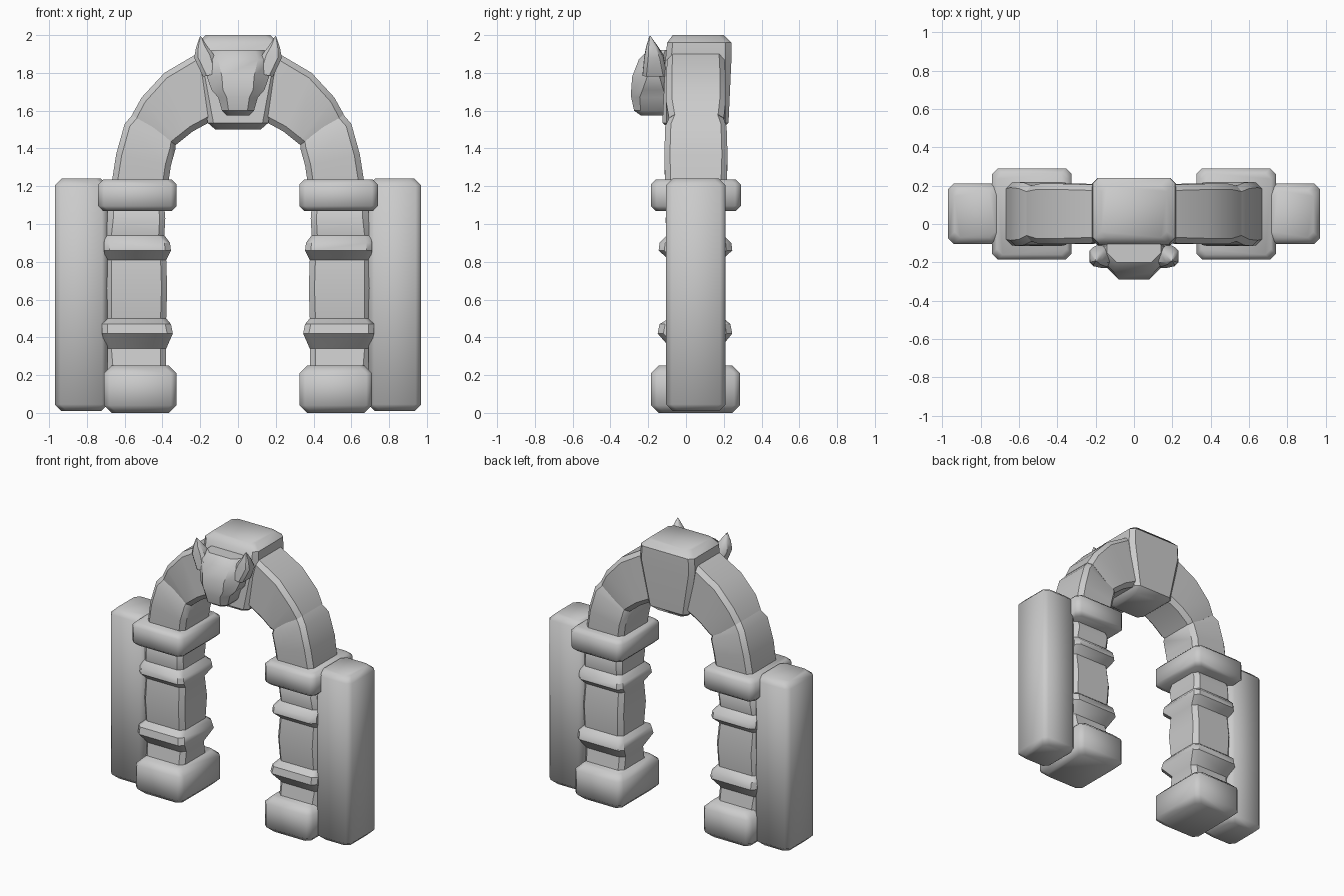
import bpy, bmesh, math


def ring(p, q, y0, y1, c):
    """Chamfered rectangle spanned by the x-z segment p-q and the depth y0..y1."""
    length = math.hypot(q[0] - p[0], q[1] - p[1])
    f = c / length
    corners = [(f, y0), (1 - f, y0), (1, y0 + c), (1, y1 - c),
               (1 - f, y1), (f, y1), (0, y1 - c), (0, y0 + c)]
    return [(p[0] + (q[0] - p[0]) * t, y, p[1] + (q[1] - p[1]) * t) for t, y in corners]


def flat(z, x0, x1, y0, y1, c=0.03):
    return ring((x0, z), (x1, z), y0, y1, c)


def loft(name, rings, mirror=True, angle=40):
    bm = bmesh.new()
    loops = [[bm.verts.new(v) for v in r] for r in rings]
    n = len(loops[0])
    for a, b in zip(loops, loops[1:]):
        for i in range(n):
            j = (i + 1) % n
            bm.faces.new((a[i], a[j], b[j], b[i]))
    bm.faces.new(loops[0])
    bm.faces.new(loops[-1])
    bmesh.ops.recalc_face_normals(bm, faces=bm.faces)
    me = bpy.data.meshes.new(name)
    bm.to_mesh(me)
    bm.free()
    ob = bpy.data.objects.new(name, me)
    bpy.context.collection.objects.link(ob)
    if mirror:
        m = ob.modifiers.new("Mirror", 'MIRROR')
        m.use_mirror_merge = False
    bpy.ops.object.select_all(action='DESELECT')
    ob.select_set(True)
    bpy.context.view_layer.objects.active = ob
    bpy.ops.object.shade_smooth_by_angle(angle=math.radians(angle))
    return ob


def block(name, x0, x1, y0, y1, z0, z1, b):
    """Stone block with worn edges."""
    return loft(name, [
        flat(z0, x0 + b, x1 - b, y0 + b, y1 - b),
        flat(z0 + b, x0, x1, y0, y1),
        flat(z1 - b, x0, x1, y0, y1),
        flat(z1, x0 + b, x1 - b, y0 + b, y1 - b)], angle=50)


# Side walls, pillar bases and capitals
block("side_wall", 0.69, 0.97, -0.105, 0.21, 0.01, 1.24, 0.035)
block("pillar_base", 0.325, 0.71, -0.185, 0.285, 0.0, 0.25, 0.04)
block("capital", 0.325, 0.74, -0.185, 0.29, 1.07, 1.235, 0.025)

# Pillar shafts with two projecting bands
loft("pillar_shaft", [
    flat(0.22, 0.38, 0.69, -0.10, 0.20),
    flat(0.34, 0.38, 0.70, -0.08, 0.18),
    flat(0.42, 0.345, 0.72, -0.15, 0.245),
    flat(0.47, 0.355, 0.72, -0.14, 0.235),
    flat(0.50, 0.38, 0.70, -0.09, 0.20),
    flat(0.66, 0.375, 0.70, -0.105, 0.21),
    flat(0.81, 0.38, 0.70, -0.09, 0.19),
    flat(0.86, 0.355, 0.71, -0.145, 0.245),
    flat(0.90, 0.36, 0.71, -0.14, 0.24),
    flat(0.94, 0.39, 0.70, -0.10, 0.20),
    flat(1.03, 0.385, 0.69, -0.11, 0.21),
    flat(1.09, 0.39, 0.69, -0.08, 0.18)])

# Arch stones
loft("lower_arch_stone", [
    ring((0.37, 1.21), (0.67, 1.21), -0.11, 0.215, 0.03),
    ring((0.355, 1.31), (0.645, 1.37), -0.115, 0.22, 0.03),
    ring((0.33, 1.40), (0.60, 1.53), -0.11, 0.215, 0.03),
    ring((0.33, 1.44), (0.54, 1.60), -0.08, 0.19, 0.03)])
loft("upper_arch_stone", [
    ring((0.34, 1.41), (0.56, 1.58), -0.09, 0.20, 0.03),
    ring((0.315, 1.43), (0.51, 1.67), -0.105, 0.21, 0.03),
    ring((0.24, 1.49), (0.39, 1.80), -0.105, 0.21, 0.03),
    ring((0.13, 1.55), (0.22, 1.90), -0.10, 0.205, 0.03)])

# Keystone
loft("keystone", [
    flat(1.50, -0.12, 0.12, -0.08, 0.19),
    flat(1.535, -0.16, 0.16, -0.125, 0.225),
    flat(1.86, -0.22, 0.22, -0.11, 0.24),
    flat(1.96, -0.215, 0.215, -0.10, 0.24),
    flat(2.0, -0.17, 0.17, -0.07, 0.20)], mirror=False)

# Carved beast head on the keystone, with pointed ears
loft("beast_head", [
    flat(1.575, -0.06, 0.06, -0.24, -0.08),
    flat(1.60, -0.085, 0.085, -0.275, -0.06, 0.035),
    flat(1.67, -0.105, 0.105, -0.29, -0.06, 0.045),
    flat(1.71, -0.14, 0.14, -0.29, -0.06, 0.06),
    flat(1.78, -0.165, 0.165, -0.285, -0.06, 0.08),
    flat(1.87, -0.175, 0.175, -0.25, -0.06, 0.07),
    flat(1.92, -0.14, 0.14, -0.20, -0.06, 0.05)], mirror=False)
loft("beast_ear", [
    ring((0.10, 1.80), (0.185, 1.78), -0.23, -0.10, 0.02),
    ring((0.13, 1.90), (0.232, 1.88), -0.22, -0.12, 0.02),
    ring((0.165, 1.945), (0.222, 1.935), -0.21, -0.15, 0.012),
    ring((0.193, 1.99), (0.201, 1.995), -0.194, -0.186, 0.002)])
